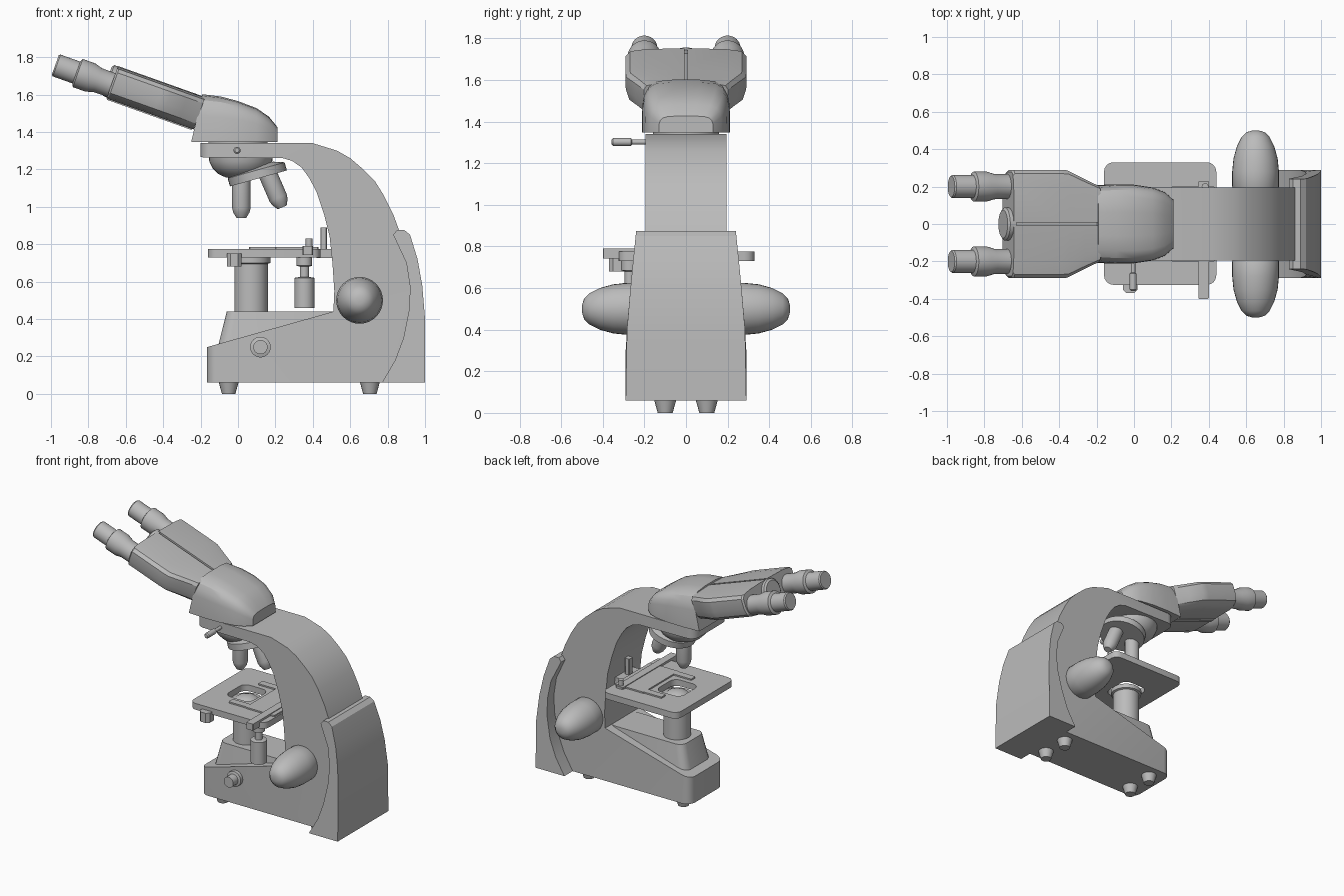
import bpy, bmesh, math
from mathutils import Vector

cube = bpy.data.objects.get("Cube")
if cube:
    bpy.data.objects.remove(cube)

grey = bpy.data.materials.new("plain grey")
grey.use_nodes = True
grey.diffuse_color = (0.5, 0.5, 0.5, 1)
grey.node_tree.nodes["Principled BSDF"].inputs["Base Color"].default_value = (0.5, 0.5, 0.5, 1)
parts = []


def loft(name, rings, closed=False, chamfer=None):
    """Skin equal-length rings; closed joins last to first, otherwise cap both ends."""
    bm = bmesh.new()
    loops = [[bm.verts.new(p) for p in ring] for ring in rings]
    n = len(loops[0])
    pairs = list(zip(loops, loops[1:]))
    if closed:
        pairs.append((loops[-1], loops[0]))
    else:
        bm.faces.new(loops[0])
        bm.faces.new(loops[-1])
    for a, b in pairs:
        for i in range(n):
            j = (i + 1) % n
            bm.faces.new((a[i], a[j], b[j], b[i]))
    bmesh.ops.recalc_face_normals(bm, faces=bm.faces)
    if chamfer:
        rule, size = chamfer
        edges = [e for e in bm.edges if rule(*(v.co for v in e.verts))]
        bmesh.ops.bevel(bm, geom=edges, offset=size, segments=4, profile=0.5, affect='EDGES')
    me = bpy.data.meshes.new(name)
    bm.to_mesh(me)
    bm.free()
    me.materials.append(grey)
    ob = bpy.data.objects.new(name, me)
    bpy.context.collection.objects.link(ob)
    parts.append(ob)
    return ob


def side_profile(name, pts, width, **kw):
    """Extrude an x-z profile across y; width is a function of height."""
    return loft(name, [[(x, s * width(z), z) for x, z in pts] for s in (-1, 1)], **kw)


def turned(name, origin, direction, profile, n=28):
    """Revolve (radius, distance) pairs around an axis."""
    o, d = Vector(origin), Vector(direction).normalized()
    u = d.orthogonal().normalized()
    v = d.cross(u)
    ang = [2 * math.pi * i / n for i in range(n)]
    return loft(name, [[o + d * s + (u * math.cos(a) + v * math.sin(a)) * r for a in ang]
                       for r, s in profile])


def round_rect(x0, x1, y0, y1, r, z, n=5):
    ring = []
    corners = ((x1 - r, y1 - r), (x0 + r, y1 - r), (x0 + r, y0 + r), (x1 - r, y0 + r))
    for q, (cx, cy) in enumerate(corners):
        for i in range(n):
            a = math.pi / 2 * (q + i / (n - 1))
            ring.append((cx + r * math.cos(a), cy + r * math.sin(a), z))
    return ring


def block(name, x0, x1, y0, y1, z0, z1, r=0.004):
    return loft(name, [round_rect(x0, x1, y0, y1, r, z, 2) for z in (z0, z1)])


# Base and curved arm in one casting
frame = [(-0.165, 0.06), (0.84, 0.06), (0.92, 0.3), (0.94, 0.56), (0.87, 0.85),
         (0.83, 0.96), (0.78, 1.06), (0.73, 1.14), (0.67, 1.2), (0.6, 1.26),
         (0.53, 1.3), (0.4, 1.34), (-0.2, 1.34), (-0.2, 1.265), (0.24, 1.26),
         (0.29, 1.245), (0.34, 1.21), (0.38, 1.155), (0.42, 1.08), (0.46, 0.96), (0.49, 0.84),
         (0.505, 0.7), (0.515, 0.55), (0.51, 0.44), (-0.165, 0.25)]
side_profile("base_and_arm", frame, lambda z: 0.195,
             chamfer=(lambda a, b: a.x < -0.15 and b.x < -0.15 and abs(a.y - b.y) < 0.01, 0.06))
loft("base_pedestal", [round_rect(-0.11, 0.53, -0.155, 0.155, 0.06, 0.24),
                       round_rect(-0.06, 0.53, -0.13, 0.13, 0.05, 0.44)])

# Flared rear cover
cover = [(0.77, 0.06), (0.84, 0.18), (0.885, 0.3), (0.915, 0.45), (0.92, 0.57), (0.9, 0.7),
         (0.83, 0.85), (0.85, 0.875), (0.89, 0.875), (0.92, 0.85), (0.96, 0.72),
         (0.985, 0.58), (1.0, 0.4), (1.0, 0.06)]
side_profile("rear_cover", cover,
             lambda z: 0.29 - 0.05 * max(0, (z - 0.3) / 0.57) ** 1.2)

# Feet, focus knobs and lamp dial
for x in (-0.05, 0.705):
    for y in (-0.1, 0.1):
        turned("foot", (x, y, 0), (0, 0, 1), [(0.036, 0), (0.054, 0.065)], 16)
for side, word in ((1, "left"), (-1, "right")):
    turned(word + "_focus_knob", (0.65, side * 0.18, 0.5), (0, side, 0),
           [(0.115, 0), (0.125, 0.02), (0.125, 0.1), (0.118, 0.17), (0.1, 0.235),
            (0.075, 0.285), (0.05, 0.31), (0.02, 0.319)], 32)
turned("lamp_dial", (0.12, -0.19, 0.25), (0, -1, 0),
       [(0.055, 0), (0.055, 0.03), (0.038, 0.035), (0.038, 0.09)])

# Condenser column under the stage
turned("condenser", (0.07, 0, 0.43), (0, 0, 1),
       [(0.09, 0), (0.09, 0.265), (0.104, 0.27), (0.104, 0.3), (0.08, 0.302),
        (0.06, 0.318), (0.025, 0.33)])

# Stage plate with a central opening
outer, hole = (-0.16, 0.44, -0.325, 0.33, 0.05), (-0.03, 0.17, -0.11, 0.11, 0.05)
loft("stage", [round_rect(*outer, 0.73), round_rect(*outer, 0.775),
               round_rect(*hole, 0.775), round_rect(*hole, 0.73)], closed=True)
block("stage_bracket", 0.42, 0.52, -0.1, 0.1, 0.725, 0.775)
block("stage_rack", 0.44, 0.475, -0.02, 0.02, 0.73, 0.89)
block("stage_clamp", -0.06, 0.02, -0.37, -0.28, 0.68, 0.75, 0.02)

# Slide holder and its drive
block("slide_holder_back", 0.2, 0.43, -0.2, 0.2, 0.774, 0.785)
for y in (-0.17, 0.17):
    block("slide_holder_arm", 0.06, 0.22, y - 0.025, y + 0.025, 0.774, 0.785)
block("slide_rail", 0.345, 0.4, -0.4, 0.23, 0.742, 0.79)
turned("slide_post", (0.38, 0.2, 0.77), (0, 0, 1), [(0.018, 0), (0.018, 0.06)], 16)
turned("stage_drive_knob", (0.355, -0.27, 0.46), (0, 0, 1),
       [(0.054, 0), (0.054, 0.16), (0.025, 0.165), (0.025, 0.22), (0.042, 0.225), (0.042, 0.28)])

# Nosepiece and objectives
turned("nosepiece_dome", (0.015, 0, 1.27), (0, 0, -1),
       [(0.172, 0), (0.168, 0.03), (0.15, 0.065), (0.12, 0.095), (0.08, 0.113), (0.03, 0.12)], 32)
turned("turret", (0.097, 0, 1.195), (0.27, 0, -0.96),
       [(0.1, -0.02), (0.158, 0), (0.158, 0.045)], 32)
lens = [(0.05, 0), (0.05, 0.15), (0.044, 0.175), (0.03, 0.198), (0.026, 0.205)]
turned("upright_objective", (0.018, 0, 1.145), (0, 0, -1), lens)
turned("tilted_objective", (0.155, 0, 1.185), (0.4, 0, -0.92), lens)

# Locking lever
turned("locking_lever", (-0.005, -0.18, 1.302), (0, -1, 0),
       [(0.012, 0), (0.012, 0.08), (0.019, 0.085), (0.019, 0.17), (0.012, 0.177)], 16)

# Head: rounded housing lofted along x
turned("head_mount", (0, 0, 1.33), (0, 0, 1), [(0.16, 0), (0.16, 0.03)])
head = []
for x, w, h, lean in ((-0.25, 0.205, 0.255, 0.06), (-0.12, 0.212, 0.242, 0.03),
                      (0, 0.21, 0.218, 0), (0.1, 0.195, 0.18, 0),
                      (0.165, 0.17, 0.135, 0), (0.21, 0.13, 0.08, 0)):
    half = [(1, 0), (0.99, 0.55), (0.95, 0.74), (0.86, 0.88), (0.68, 0.97), (0.3, 1)]
    pts = half + [(-y, z) for y, z in reversed(half)]
    head.append([(x + lean * z, w * y, 1.347 + h * z) for y, z in pts])
loft("head_housing", head)

# Paired prism housings with eyepieces
axis = Vector((-0.94, 0, 0.335)).normalized()
up = Vector((0.335, 0, 0.94)).normalized()
root = Vector((-0.215, 0, 1.505))
section = [(0.008, 0.09), (0.2, 0.086), (0.27, 0.076), (0.29, 0.055), (0.29, -0.015),
           (0.275, -0.06), (0.24, -0.084), (0.19, -0.094), (0.008, -0.094)]
for side, word in ((1, "left"), (-1, "right")):
    rings = []
    for s, w in ((-0.01, 0.7), (0.08, 0.84), (0.17, 0.99), (0.22, 1), (0.475, 1), (0.485, 0.96)):
        rings.append([root + axis * s + up * h + Vector((0, side * max(0.008, y * w), 0))
                      for y, h in section])
    loft(word + "_prism_housing", rings)
    turned(word + "_eyepiece", (-0.977, side * 0.2, 1.758), -axis,
           [(0.056, 0), (0.062, 0.008), (0.062, 0.12), (0.08, 0.128), (0.08, 0.2),
            (0.068, 0.24), (0.066, 0.36)])
loft("housing_hinge", [[root + axis * s + up * h + Vector((0, y, 0)) for y, h in
                        ((-0.02, 0.07), (0.02, 0.07), (0.02, -0.1), (-0.02, -0.1))]
                       for s in (0, 0.48)])
turned("spacing_wheel", root + axis * 0.47, axis,
       [(0.088, 0), (0.088, 0.035), (0.075, 0.045)], 28)

# Smooth curved surfaces while keeping edges crisp
bpy.ops.object.select_all(action='DESELECT')
for ob in parts:
    ob.select_set(True)
bpy.context.view_layer.objects.active = parts[0]
bpy.ops.object.shade_smooth_by_angle(angle=math.radians(30))
